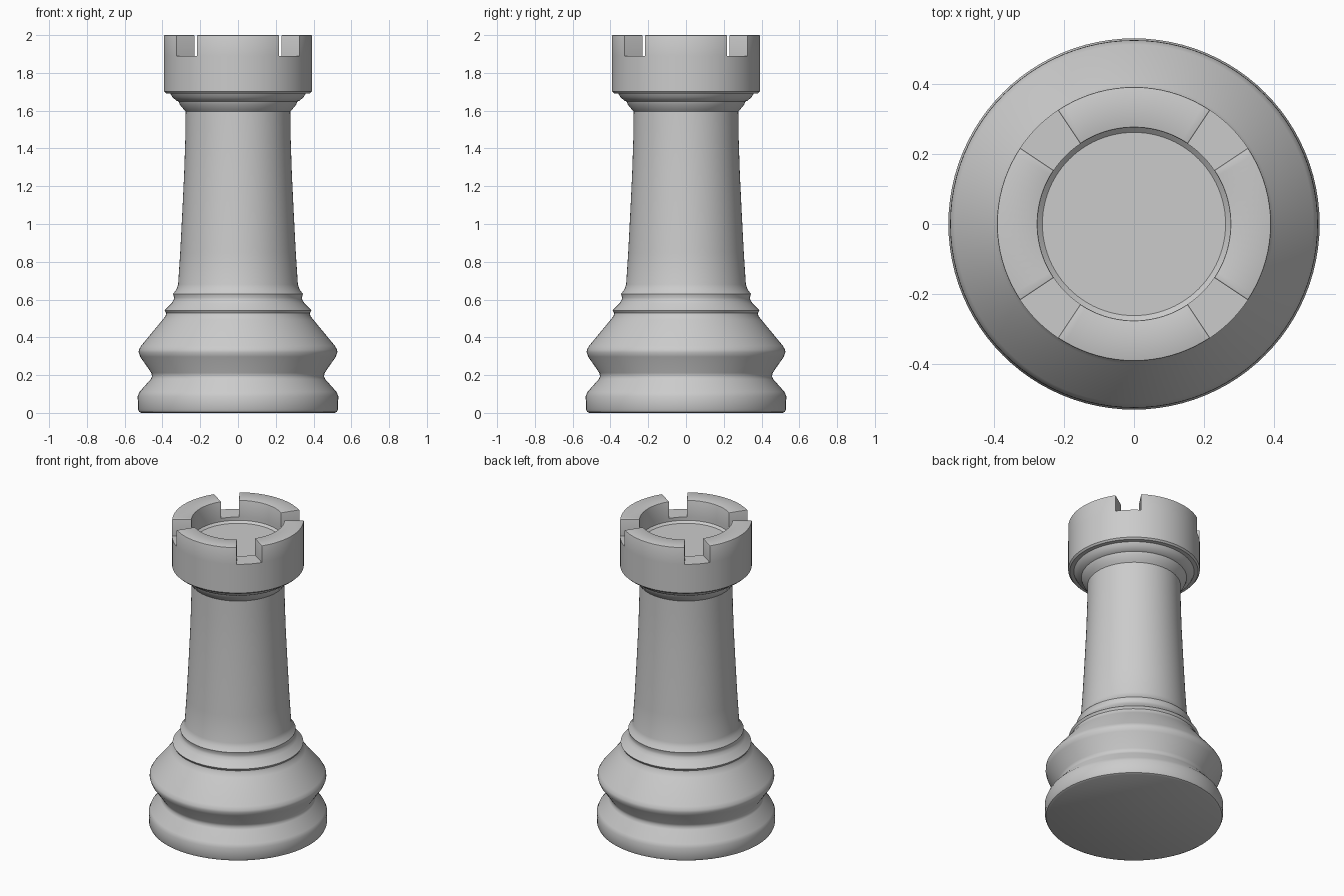
import bpy, bmesh, math

if "Cube" in bpy.data.objects:
    bpy.data.objects.remove(bpy.data.objects["Cube"])

SEGS = 96                      # 6 segments = one crenel of 22.5 degrees
RIM_Z, TOP_Z = 1.89, 2.0
R_OUT, R_IN = 0.392, 0.276

# Outer profile from the underside up to the crenel floor, then into the cup
profile = [
    (0.512, 0.0), (0.524, 0.006), (0.53, 0.02), (0.531, 0.088), (0.521, 0.112),
    (0.462, 0.178), (0.455, 0.194), (0.459, 0.212),
    (0.518, 0.297), (0.526, 0.32), (0.525, 0.335), (0.513, 0.355),
    (0.400, 0.492), (0.384, 0.512), (0.380, 0.528), (0.389, 0.543),
    (0.352, 0.580), (0.341, 0.597), (0.338, 0.61), (0.344, 0.630),
    (0.325, 0.655), (0.317, 0.680), (0.306, 0.85), (0.295, 1.06),
    (0.285, 1.27), (0.279, 1.45), (0.277, 1.595),
    (0.286, 1.605), (0.308, 1.632), (0.314, 1.648), (0.326, 1.653),
    (0.348, 1.672), (0.358, 1.690), (0.382, 1.692), (R_OUT, 1.702),
    (R_OUT, RIM_Z), (R_IN, RIM_Z), (R_IN, 1.868), (0.262, 1.855),
]

bm = bmesh.new()
rings = [[bm.verts.new((r * math.cos(2 * math.pi * i / SEGS),
                        r * math.sin(2 * math.pi * i / SEGS), z))
          for i in range(SEGS)] for r, z in profile]
rim_faces = []
for a, b in zip(rings, rings[1:]):
    for i in range(SEGS):
        j = (i + 1) % SEGS
        f = bm.faces.new((a[i], a[j], b[j], b[i]))
        if all(abs(v.co.z - RIM_Z) < 1e-5 for v in f.verts):
            rim_faces.append((i, f))
bm.faces.new(rings[0][::-1])   # underside
bm.faces.new(rings[-1])        # cup floor

# Raise four battlements, leaving crenels centred on the diagonals
raised = [f for i, f in rim_faces if not 9 <= i % 24 < 15]
ext = bmesh.ops.extrude_face_region(bm, geom=raised)["geom"]
for v in ext:
    if isinstance(v, bmesh.types.BMVert):
        v.co.z = TOP_Z
if any(f.is_valid for f in raised):
    bmesh.ops.delete(bm, geom=[f for f in raised if f.is_valid], context='FACES_ONLY')
bmesh.ops.dissolve_degenerate(bm, dist=1e-6, edges=bm.edges[:])
bmesh.ops.recalc_face_normals(bm, faces=bm.faces[:])

# Slightly soften the battlement edges
crisp = [e for e in bm.edges if len(e.link_faces) == 2
         and all(v.co.z > TOP_Z - 1e-4 for v in e.verts)
         and e.calc_face_angle() > 0.8]
bmesh.ops.bevel(bm, geom=crisp, offset=0.004, segments=2, profile=0.5,
                affect='EDGES')

mesh = bpy.data.meshes.new("rook_tower")
bm.to_mesh(mesh)
bm.free()
tower = bpy.data.objects.new("rook_tower", mesh)
bpy.context.collection.objects.link(tower)
bpy.context.view_layer.objects.active = tower
tower.select_set(True)
bpy.ops.object.shade_smooth_by_angle(angle=math.radians(40))
